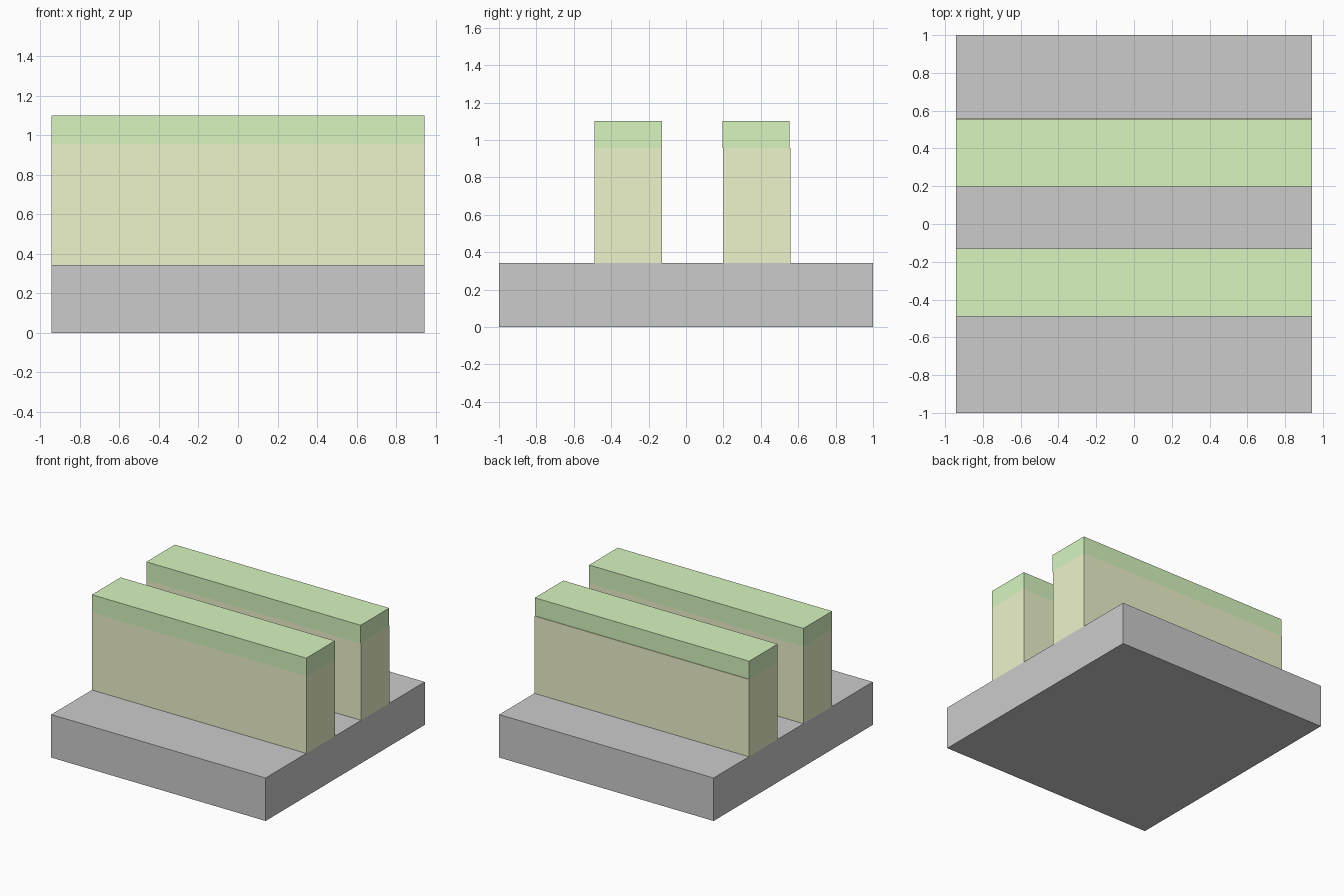
import bpy

if "Cube" in bpy.data.objects:
    bpy.data.objects.remove(bpy.data.objects["Cube"])

HALF_X = 0.943  # every part spans the full width


def material(name, rgb):
    m = bpy.data.materials.new(name)
    m.diffuse_color = (*rgb, 1.0)
    m.use_nodes = True
    m.node_tree.nodes["Principled BSDF"].inputs["Base Color"].default_value = m.diffuse_color
    return m


def box(name, y0, y1, z0, z1, mat=None):
    bpy.ops.mesh.primitive_cube_add(size=1, location=(0, (y0 + y1) / 2, (z0 + z1) / 2))
    ob = bpy.context.object
    ob.name = name
    ob.scale = (2 * HALF_X, y1 - y0, z1 - z0)
    bpy.ops.object.transform_apply(location=False, rotation=False, scale=True)
    if mat:
        ob.data.materials.append(mat)
    return ob


lower_mat = material("olive", (0.85, 0.90, 0.60))
cap_mat = material("green", (0.68, 0.91, 0.52))

BASE_TOP, WALL_TOP, CAP_TOP = 0.342, 0.957, 1.10

# Base slab
box("base_slab", -1.0, 1.0, 0.0, BASE_TOP)

# Two fins, each with a coloured cap; the back cap sits slightly forward
for side, y0, y1, shift in (("front", -0.489, -0.129, 0.0),
                            ("back", 0.20, 0.558, -0.005)):
    box(side + "_fin", y0, y1, BASE_TOP, WALL_TOP, lower_mat)
    box(side + "_fin_cap", y0 + shift, y1 + shift, WALL_TOP, CAP_TOP, cap_mat)
